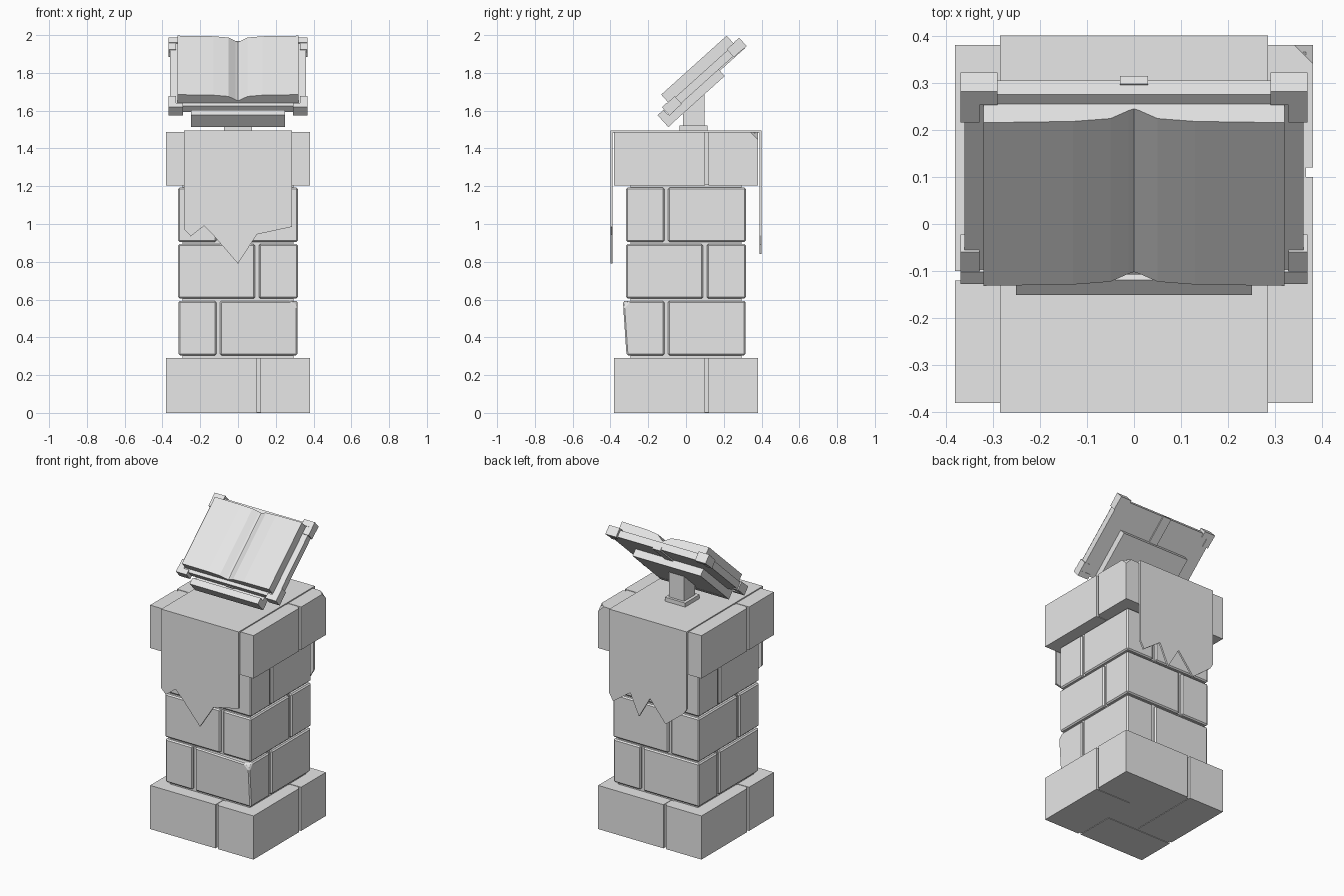
import bpy, bmesh
from math import radians
from mathutils import Matrix, Vector

cube = bpy.data.objects.get("Cube")
if cube:
    bpy.data.objects.remove(cube, do_unlink=True)

stone = bpy.data.materials.new("plain_grey")
stone.use_nodes = True
GREY = (0.8, 0.8, 0.8, 1)
stone.diffuse_color = GREY
stone.node_tree.nodes["Principled BSDF"].inputs["Base Color"].default_value = GREY

TILT = Matrix.Rotation(radians(42), 4, 'X')


def finish(name, bm, matrix=None, bevel=0):
    if matrix:
        bm.transform(matrix)
    bmesh.ops.recalc_face_normals(bm, faces=bm.faces)
    mesh = bpy.data.meshes.new(name)
    bm.to_mesh(mesh)
    bm.free()
    mesh.materials.append(stone)
    ob = bpy.data.objects.new(name, mesh)
    bpy.context.scene.collection.objects.link(ob)
    if bevel:
        mod = ob.modifiers.new("edge", 'BEVEL')
        mod.width, mod.segments, mod.limit_method = bevel, 1, 'ANGLE'
    return ob


def box_mesh(lo, hi):
    bm = bmesh.new()
    bmesh.ops.create_cube(bm, size=1)
    lo, hi = Vector(lo), Vector(hi)
    for v in bm.verts:
        v.co = (lo + hi) / 2 + v.co * (hi - lo)
    return bm


def box(name, lo, hi, matrix=None, bevel=0):
    return finish(name, box_mesh(lo, hi), matrix, bevel)


def prism(name, outline, axis_map, depth, matrix=None):
    """Closed outline mapped into space and extruded along a vector."""
    bm = bmesh.new()
    face = bm.faces.new([bm.verts.new(axis_map(a, b)) for a, b in outline])
    out = bmesh.ops.extrude_face_region(bm, geom=[face])
    bmesh.ops.translate(bm, vec=depth,
                        verts=[g for g in out["geom"] if isinstance(g, bmesh.types.BMVert)])
    return finish(name, bm, matrix)


def chip(bm, corner, size, pull=(0, 0, 0)):
    """Knock off the corner nearest to a point."""
    v = min(bm.verts, key=lambda w: (w.co - Vector(corner)).length)
    v.co += Vector(pull)
    bmesh.ops.bevel(bm, geom=[v], offset=size, offset_type='OFFSET',
                    segments=1, profile=0.5, affect='VERTICES')


def course(name, h, z0, z1, joint, core, bevel, chips=None):
    """Four blocks laid in a pinwheel around a recessed mortar core."""
    gap, j = 0.01, abs(joint)
    y0, y1 = (-h, joint - gap) if joint > 0 else (joint + gap, h)
    for k in range(4):
        bm = box_mesh((j + gap, y0, z0), (h, y1, z1))
        bm.transform(Matrix.Rotation(radians(90 * k), 4, 'Z'))
        if chips and k == chips[0]:
            chip(bm, *chips[1:])
        finish(f"{name}_block_{k + 1}", bm, None, bevel)
    box(f"{name}_mortar", (-core, -core, z0 + 0.003), (core, core, z1 - 0.003))


# Pedestal: wide base, three brick courses, wide cap
course("base", 0.38, 0, 0.29, 0.11, 0.365, 0)
course("lower_course", 0.315, 0.305, 0.593, -0.105, 0.3, 0.008,
       (3, (0.315, -0.315, 0.593), 0.035, (0, -0.02, 0)))
course("middle_course", 0.317, 0.605, 0.893, 0.1, 0.3, 0.008)
course("upper_course", 0.317, 0.905, 1.193, -0.105, 0.3, 0.008)
course("cap", 0.38, 1.203, 1.488, 0.11, 0.365, 0,
       (1, (0.38, 0.38, 1.488), 0.04))
box("mortar_column", (-0.295, -0.295, 0.28), (0.295, 0.295, 1.21))

# Cloth runner with torn ends
W, TOP = 0.285, 1.495
front_tear = [(-W, 0.97), (-0.25, 0.935), (-0.18, 0.99), (-0.13, 0.94),
              (0, 0.79), (0.1, 0.945), (W, 0.985)]
back_tear = [(-W, 0.98), (-0.263, 0.945), (-0.13, 0.84), (-0.015, 0.98),
             (0.066, 0.84), (0.13, 0.98), (0.256, 0.89), (W, 0.94)]
for name, tear, y in (("front_cloth", front_tear, -0.4), ("back_cloth", back_tear, 0.388)):
    prism(name, [(-W, TOP)] + tear + [(W, TOP)],
          lambda a, b, y=y: (a, y, b), (0, 0.012, 0))
box("top_cloth", (-W, -0.4, 1.483), (W, 0.4, TOP))

# Lectern post
box("post_foot", (-0.075, -0.035, 1.49), (0.075, 0.115, 1.522))
post = box_mesh((-0.055, -0.015, 1.5), (0.055, 0.098, 1.65))
for v in post.verts:
    if v.co.z > 1.6:
        v.co.z = 1.625 + 0.9 * v.co.y
finish("post", post)

# Tilted rest with its lip
box("rest_plate", (-0.25, 0.945, 1.188), (0.25, 1.345, 1.236), TILT)
box("rest_lip", (-0.25, 0.943, 1.187), (0.25, 0.985, 1.272), TILT)

# Open book: cover, spine, corner guards and pages
box("book_cover", (-0.36, 1.008, 1.235), (0.36, 1.522, 1.28), TILT)
box("book_spine", (-0.03, 1.004, 1.226), (0.03, 1.526, 1.25), TILT)
for side in (-1, 1):
    for name, s0, s1 in (("lower", 0.988, 1.022), ("upper", 1.5, 1.538)):
        label = f"{name}_{'left' if side > 0 else 'right'}_guard"
        xa, xb = sorted((side * 0.29, side * 0.368))
        box(label + "_end", (xa, s0, 1.228), (xb, s1, 1.288), TILT)
        xa, xb = sorted((side * 0.328, side * 0.368))
        sa, sb = (s0, s0 + 0.09) if name == "lower" else (s1 - 0.09, s1)
        box(label + "_side", (xa, sa, 1.23), (xb, sb, 1.286), TILT)

half = [(0.32, 1.34), (0.13, 1.336), (0.05, 1.327), (0.012, 1.302)]
pages = ([(-0.32, 1.272)] + [(-a, b) for a, b in half] + [(0, 1.296)]
         + half[::-1] + [(0.32, 1.272)])
prism("book_pages", pages, lambda a, b: (a, 1.03, b), (0, 0.466, 0), TILT)
